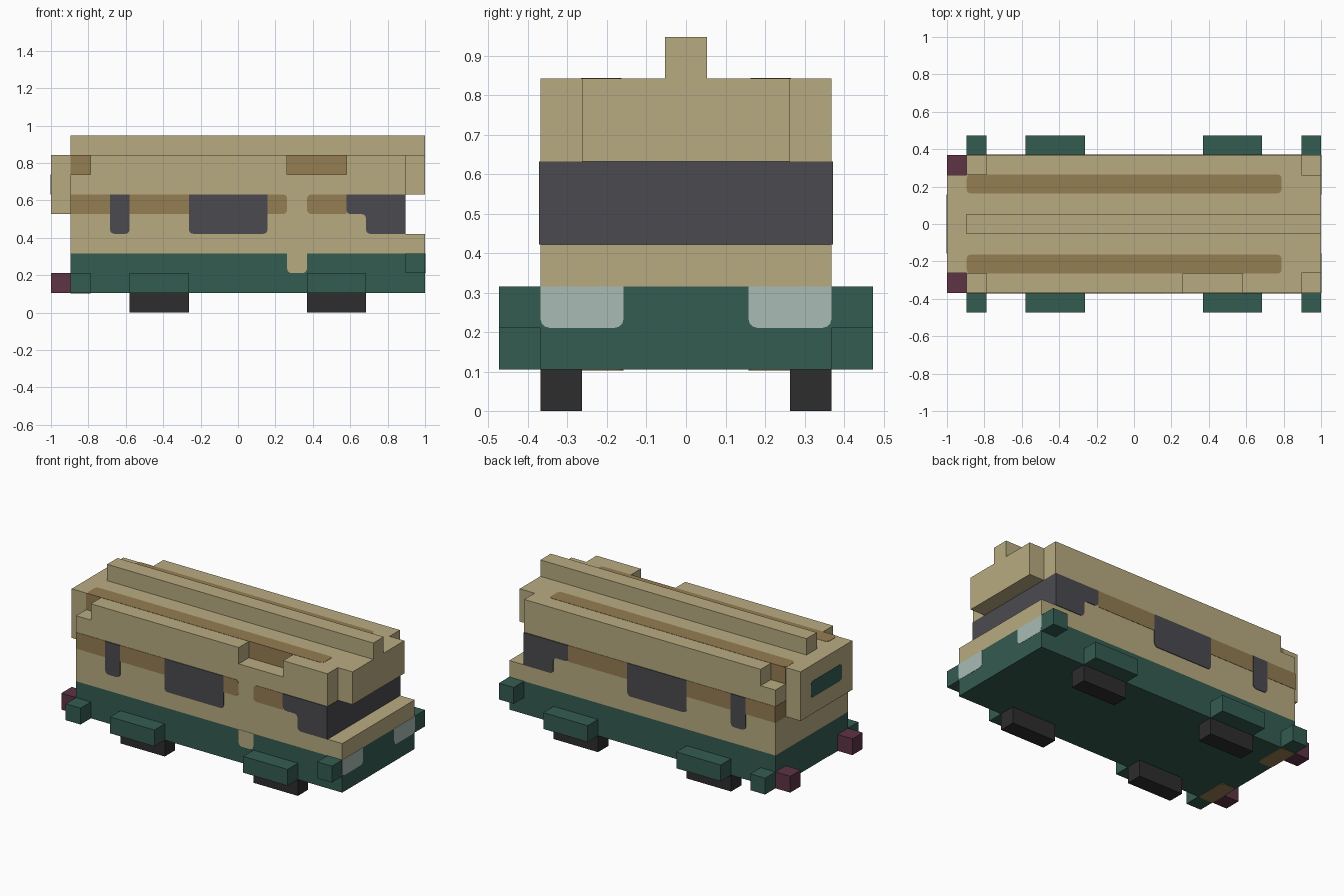
import bpy, bmesh
from math import pi, cos, sin
from mathutils import Vector

if "Cube" in bpy.data.objects:
    bpy.data.objects.remove(bpy.data.objects["Cube"])

U = 2 / 19  # one block; the van is 19 blocks long


def linear(c):
    c /= 255
    return c / 12.92 if c <= 0.04045 else ((c + 0.055) / 1.055) ** 2.4


def material(name, *rgb):
    m = bpy.data.materials.new(name)
    m.use_nodes = True
    color = [linear(c) for c in rgb] + [1]
    m.diffuse_color = color
    m.node_tree.nodes["Principled BSDF"].inputs["Base Color"].default_value = color
    return m


beige = material("beige paint", 185, 171, 129)
green = material("dark green paint", 52, 92, 81)
brown = material("brown trim", 149, 125, 82)
glass = material("dark glass", 75, 74, 79)
rubber = material("black rubber", 45, 45, 45)
maroon = material("maroon lamp", 93, 51, 69)
lamp = material("pale lamp", 168, 187, 180)


def place(axis, a, b, depth):
    """Block coordinates to model space, for an outline in the plane across axis."""
    p = {"x": (depth, a, b), "y": (a, depth, b), "z": (a, b, depth)}[axis]
    return Vector((p[0] * U - 1, p[1] * U, p[2] * U))


def prism(name, mat, axis, outline, near, far):
    bm = bmesh.new()
    face = bm.faces.new([bm.verts.new(place(axis, a, b, near)) for a, b in outline])
    grown = bmesh.ops.extrude_face_region(bm, geom=[face])["geom"]
    move = place(axis, 0, 0, far) - place(axis, 0, 0, near)
    bmesh.ops.translate(bm, vec=move, verts=[g for g in grown if isinstance(g, bmesh.types.BMVert)])
    bmesh.ops.recalc_face_normals(bm, faces=bm.faces)
    mesh = bpy.data.meshes.new(name)
    bm.to_mesh(mesh)
    bm.free()
    mesh.materials.append(mat)
    ob = bpy.data.objects.new(name, mesh)
    bpy.context.collection.objects.link(ob)
    return ob


def rect(a0, a1, b0, b1):
    return [(a0, b0), (a1, b0), (a1, b1), (a0, b1)]


def box(name, mat, x0, x1, y0, y1, z0, z1):
    return prism(name, mat, "z", rect(x0, x1, y0, y1), z0, z1)


def rounded(points, corners, r=0.22):
    """Round the chosen corners of an outline."""
    out = []
    for i, p in enumerate(points):
        p = Vector(p)
        if i not in corners:
            out.append(p)
            continue
        d0 = (Vector(points[i - 1]) - p).normalized() * r
        d1 = (Vector(points[(i + 1) % len(points)]) - p).normalized() * r
        for k in range(4):
            t = k * pi / 6
            out.append(p + d0 * (1 - sin(t)) + d1 * (1 - cos(t)))
    return out


def plate(name, mat, axis, depth, facing, points, corners=(), thick=0.02):
    return prism(name, mat, axis, rounded(points, corners), depth - facing * 0.02, depth + facing * thick)


# Lower body and cabin
box("lower_body", green, 1, 19, -3.5, 3.5, 1, 3)
profile = [(1, 3), (19, 3), (19, 4), (18, 4), (18, 8), (1, 8)]
cabin = prism("cabin", beige, "y", profile, -3.5, 3.5)

# Notches along the roof edges
notches = [(0, 2, -4, -2.5), (0, 2, 2.5, 4), (12, 15, -4, -2.5)]
for n in notches:
    cutter = box("notch_cutter", beige, *n, 7, 9)
    cutter.hide_render = True
    mod = cabin.modifiers.new("notch", "BOOLEAN")
    mod.operation = "DIFFERENCE"
    mod.solver = "EXACT"
    mod.object = cutter
    bpy.context.view_layer.objects.active = cabin
    bpy.ops.object.modifier_apply(modifier=mod.name)
    bpy.data.objects.remove(cutter)

# Roof ridge and end overhangs
box("roof_ridge", beige, 1, 19, -0.5, 0.5, 8, 9)
box("front_overhang", beige, 18, 19, -2.5, 2.5, 6, 8)
box("rear_box", beige, 0, 1, -2.5, 2.5, 5, 8)

# Parts repeated on both sides
for side, s in (("right", -1), ("left", 1)):
    def span(a, b):
        return sorted((a * s, b * s))

    for end, x in (("rear", 4), ("front", 13)):
        box(f"{side}_{end}_wheel", rubber, x, x + 3, *span(2.5, 3.5), 0, 1)
        box(f"{side}_{end}_fender", green, x, x + 3, *span(3.5, 4.5), 1, 2)
    box(f"{side}_rear_corner_block", green, 1, 2, *span(3.5, 4.5), 1, 2)
    box(f"{side}_front_corner_block", green, 18, 19, *span(3.5, 4.5), 2, 3)
    box(f"{side}_tail_lamp", maroon, 0, 1, *span(2.5, 3.5), 1, 2)

    # Windows
    wall = 3.5 * s
    for name, x0, x1 in (("rear", 3, 4), ("middle", 7, 11)):
        plate(f"{side}_{name}_window", glass, "y", wall, s, rect(x0, x1, 4, 6), (0, 1), 0.04)
    shape = [(15, 6), (15, 5), (16, 5), (16, 4), (18, 4), (18, 6)]
    plate(f"{side}_front_window", glass, "y", wall, s, shape, (1, 2, 3), 0.04)

    # Brown trim on the wall, rear corner, roof and notch
    if s < 0:
        plate("right_long_stripe", brown, "y", wall, s, rect(1, 12, 5, 6), (1, 2))
        plate("right_short_stripe", brown, "y", wall, s, rect(13, 15, 5, 6), (0, 3))
    else:
        plate("left_stripe", brown, "y", wall, s, rect(1, 15, 5, 6))
    plate(f"{side}_rear_stripe", brown, "x", 1, -1, rect(*span(2.5, 3.5), 5, 6))
    plate(f"{side}_roof_stripe", brown, "z", 8, 1, rect(1, 17, *span(1.55, 2.52)), range(4), 0.015)
    plate(f"{side}_notch_trim", brown, "y", 2.5 * s, s, rect(1, 2, 7, 8))
    plate(f"{side}_underside_patch", brown, "z", 1, -1, rect(1, 2, *span(1.5, 3.5)), range(4))

    # Headlights
    plate(f"{side}_headlight", lamp, "x", 19, 1, rect(*span(1.5, 3.5), 2, 3), (0, 1), 0.015)

# Single painted details
plate("right_middle_notch_trim", brown, "y", -2.5, -1, rect(12, 15, 7, 8))
plate("right_door_step", beige, "y", -3.5, -1, rect(12, 13, 2, 3), (0, 1))
plate("windshield", glass, "x", 18, 1, rect(-3.5, 3.5, 4, 6))
plate("rear_window", green, "x", 0, -1, rect(-1.5, 1.5, 6, 7), range(4), 0.015)
